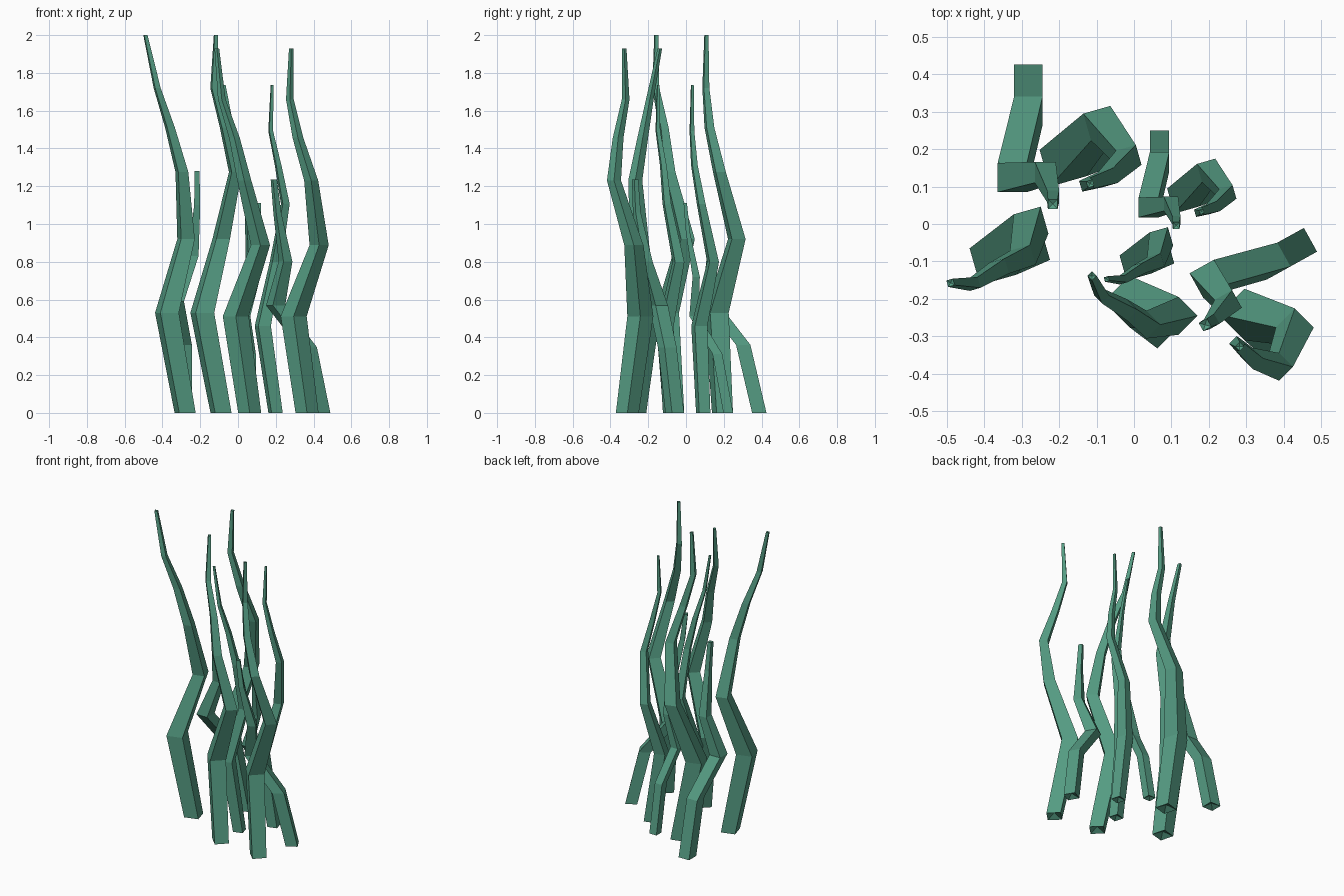
import bpy, bmesh, math
from mathutils import Matrix, Vector

cube = bpy.data.objects.get("Cube")
if cube:
    bpy.data.objects.remove(cube, do_unlink=True)

green = bpy.data.materials.new("weed_green")
green.use_nodes = True
colour = (0.09, 0.33, 0.225, 1)
green.diffuse_color = colour
green.node_tree.nodes["Principled BSDF"].inputs["Base Color"].default_value = colour

# Stalk paths: x, y, z and side length of each square section
STALKS = {
    "left_stalk": (16, [(-.28, -.065, 0, .09), (-.376, -.10, .53, .102),
                        (-.275, 0, .92, .075), (-.297, -.09, 1.275, .055),
                        (-.36, -.118, 1.51, .042), (-.428, -.16, 1.72, .03),
                        (-.49, -.157, 2, .018)]),
    "right_stalk": (16, [(-.09, .193, 0, .09), (-.189, .163, .53, .102),
                         (-.089, .269, .92, .075), (-.014, .177, 1.275, .055),
                         (-.07, .124, 1.51, .042), (-.128, .105, 1.72, .03),
                         (-.117, .108, 2, .018)]),
    "short_stalk": (0, [(-.282, .388, 0, .076), (-.282, .303, .36, .076),
                        (-.325, .124, .59, .078), (-.237, .138, .83, .056),
                        (-.216, .074, 1.1, .032), (-.217, .053, 1.28, .026)]),
}


def add_cap(bm, ring, inward):
    """Close a section with four facets meeting at a slightly sunken point."""
    centre = sum((v.co for v in ring), Vector()) / 4
    size = (ring[0].co - ring[1].co).length
    tip = bm.verts.new(centre + Vector((0, 0, inward * size * .3)))
    for i in range(4):
        bm.faces.new((ring[i], ring[(i + 1) % 4], tip))


def make_stalk(name, turn, path, placement):
    bm = bmesh.new()
    rings = []
    for x, y, z, side in path:
        ring = []
        for k in range(4):
            a = math.radians(45 + turn + 90 * k)
            r = side / math.sqrt(2)
            co = Vector((x + r * math.cos(a), y + r * math.sin(a), z))
            ring.append(bm.verts.new(placement @ co))
        rings.append(ring)
    for low, high in zip(rings, rings[1:]):
        for i in range(4):
            j = (i + 1) % 4
            bm.faces.new((low[i], low[j], high[j], high[i]))
    add_cap(bm, rings[0], 1)
    add_cap(bm, rings[-1], -1)
    bmesh.ops.recalc_face_normals(bm, faces=bm.faces)
    mesh = bpy.data.meshes.new(name)
    bm.to_mesh(mesh)
    bm.free()
    mesh.materials.append(green)
    bpy.context.collection.objects.link(bpy.data.objects.new(name, mesh))


# Three clumps: offset, turn, width scale, height scale
CLUMPS = {
    "large": ((0, 0), 0, 1, 1),
    "small": ((.26, -.04), 0, .68, .868),
    "front": ((.246, -.475), -61, .955, .965),
}
for clump, ((ox, oy), angle, width, height) in CLUMPS.items():
    placement = (Matrix.Translation((ox, oy, 0))
                 @ Matrix.Rotation(math.radians(angle), 4, 'Z')
                 @ Matrix.Diagonal((width, width, height, 1)))
    for name, (turn, path) in STALKS.items():
        make_stalk(clump + "_clump_" + name, turn, path, placement)
